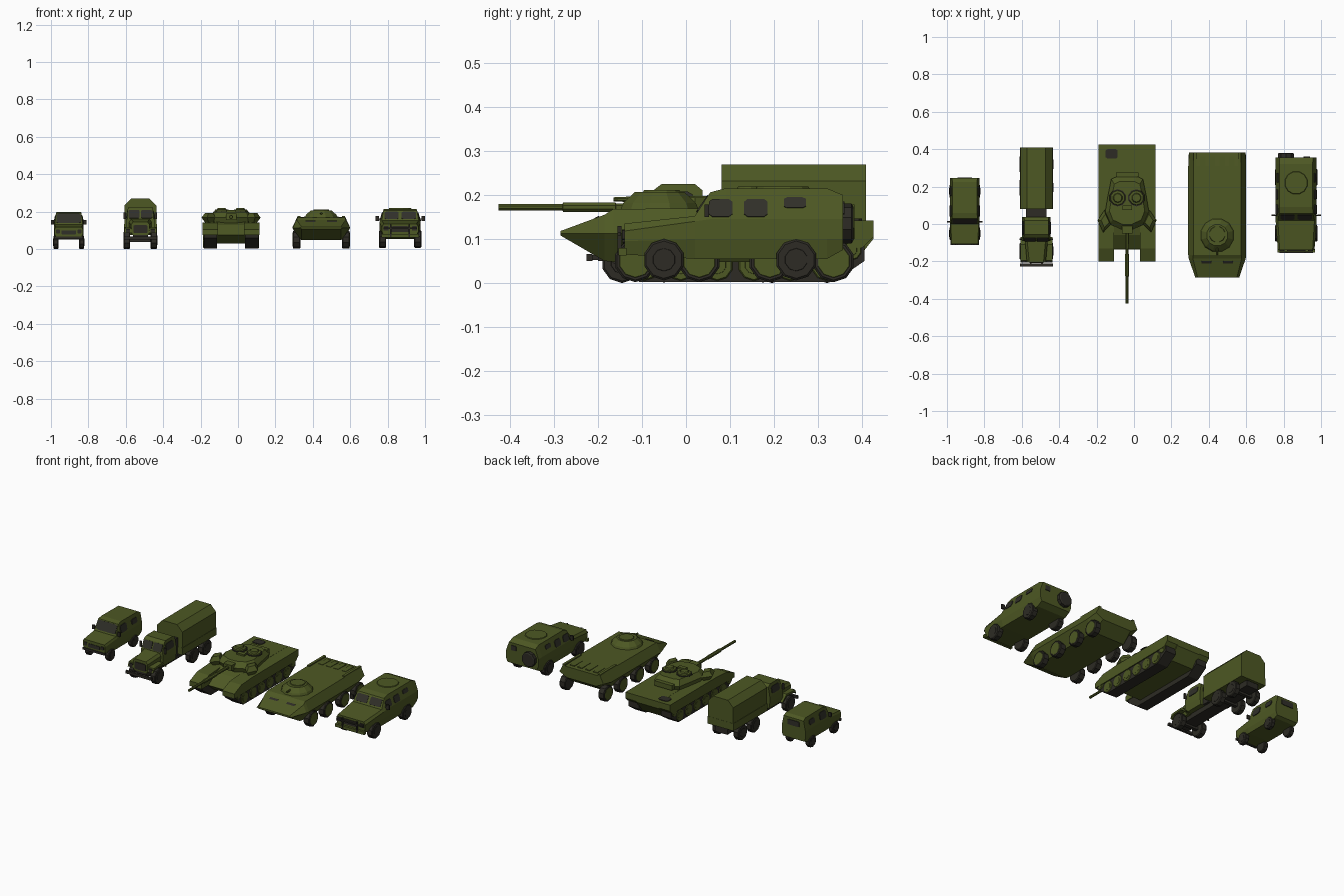
import bpy, bmesh, math
from mathutils import Vector


def material(name, rgb):
    m = bpy.data.materials.new(name)
    m.diffuse_color = (*rgb, 1)
    return m


GREEN = material("olive_green", (0.075, 0.098, 0.017))
DARK = material("dark_rubber", (0.026, 0.024, 0.018))
GLASS = material("dark_glass", (0.030, 0.029, 0.022))


def solid(name, cx, shells, mat, mirror=False):
    """Each shell is a list of rings of 3D points, bridged and capped. x is relative to cx."""
    bm = bmesh.new()
    for sx in ((1, -1) if mirror else (1,)):
        for rings in shells:
            vs = [[bm.verts.new((cx + sx * p[0], p[1], p[2])) for p in r] for r in rings]
            n = len(vs[0])
            for a, b in zip(vs, vs[1:]):
                for i in range(n):
                    j = (i + 1) % n
                    bm.faces.new((a[i], a[j], b[j], b[i]))
            bm.faces.new(vs[0])
            bm.faces.new(vs[-1])
    bmesh.ops.recalc_face_normals(bm, faces=bm.faces)
    me = bpy.data.meshes.new(name)
    bm.to_mesh(me)
    bm.free()
    me.materials.append(mat)
    ob = bpy.data.objects.new(name, me)
    bpy.context.collection.objects.link(ob)
    return ob


def loft(name, cx, sections, mat=GREEN):
    """Sections along y: (y, [(half width, z), ...] from bottom to top)."""
    rings = [[(w, y, z) for w, z in s] + [(-w, y, z) for w, z in reversed(s)] for y, s in sections]
    return solid(name, cx, [rings], mat)


def prism(name, cx, x0, x1, pts, mat=GREEN, mirror=False):
    return solid(name, cx, [[[(x, y, z) for y, z in pts] for x in (x0, x1)]], mat, mirror)


def box(name, cx, x0, x1, y0, y1, z0, z1, mat=GREEN, mirror=False):
    return prism(name, cx, x0, x1, [(y0, z0), (y1, z0), (y1, z1), (y0, z1)], mat, mirror)


def plate(name, cx, corners, mat=GLASS, mirror=False, ch=0.15, t=0.003):
    c = [Vector(p) for p in corners]
    ring = []
    for i in range(4):
        ring += [c[i].lerp(c[i - 1], ch), c[i].lerp(c[(i + 1) % 4], ch)]
    n = (c[1] - c[0]).cross(c[3] - c[0]).normalized() * t
    return solid(name, cx, [[[p - n for p in ring], [p + n for p in ring]]], mat, mirror)


def side_window(name, cx, y0, y1, z0, z1, w0, w1, mat=GLASS):
    plate(name, cx, [(w0, y0, z0), (w0, y1, z0), (w1, y1, z1), (w1, y0, z1)], mat, True)


def front_plate(name, cx, x0, x1, z0, z1, y0, y1, mat=GLASS, mirror=False):
    plate(name, cx, [(x0, y0, z0), (x1, y0, z0), (x1, y1, z1), (x0, y1, z1)], mat, mirror, 0.1)


def circle(c, r, n, axis):
    out = []
    for i in range(n):
        a = 2 * math.pi * (i + 0.5) / n
        u, v = r * math.cos(a), r * math.sin(a)
        out.append({"x": (c[0], c[1] + u, c[2] + v), "y": (c[0] + u, c[1], c[2] + v),
                    "z": (c[0] + u, c[1] + v, c[2])}[axis])
    return out


def turned(name, cx, steps, n, axis, mat=GREEN, mirror=False):
    """Steps: (centre, radius) along the axis."""
    return solid(name, cx, [[circle(c, r, n, axis) for c, r in steps]], mat, mirror)


def wheels(name, cx, ys, x0, x1, r, z, hub=DARK, n=10, tyre=DARK, k=0.6):
    def shells(a, b, rr, rim):
        return [[circle((a, y, z), rr * rim, n, "x"), circle((a + 0.004, y, z), rr, n, "x"),
                 circle((b - 0.004, y, z), rr, n, "x"), circle((b, y, z), rr * rim, n, "x")] for y in ys]
    solid(name + "_tyres", cx, shells(x0, x1, r, 0.9), tyre, True)
    solid(name + "_hubs", cx, shells(x1 - 0.01, x1 + 0.001, r * k, 0.9), hub, True)


# ---- small jeep ----
C = -0.905
loft("jeep_body", C, [
    (-0.108, [(.066, .06), (.076, .08), (.076, .105), (.070, .118)]),
    (0.000, [(.072, .05), (.08, .08), (.08, .118), (.074, .130)]),
    (0.030, [(.072, .05), (.08, .08), (.08, .125), (.068, .192)]),
    (0.060, [(.072, .05), (.08, .08), (.08, .125), (.066, .199)]),
    (0.225, [(.072, .05), (.08, .08), (.08, .125), (.066, .197)]),
    (0.245, [(.072, .06), (.08, .08), (.08, .125), (.068, .185)])])
front_plate("jeep_windshield", C, -.066, .066, .138, .188, .004, .028)
front_plate("jeep_grille", C, -.04, .04, .078, .1, -.108, -.108)
front_plate("jeep_headlight", C, .047, .067, .084, .104, -.109, -.109, DARK, True)
box("jeep_bumper", C, -.075, .075, -.113, -.1, .055, .068, DARK)
side_window("jeep_door_window", C, .04, .1, .135, .18, .0795, .0705)
side_window("jeep_rear_window", C, .15, .2, .145, .175, .0775, .0715)
front_plate("jeep_back_window", C, -.04, .04, .14, .172, .246, .246)
box("jeep_mirror", C, .078, .095, .008, .016, .13, .155, DARK, True)
wheels("jeep_wheel", C, (-.05, .175), .055, .082, .036, .037)

# ---- truck ----
C = -0.522
box("truck_frame", C, -.04, .04, -.2, .4, .05, .085, DARK)
loft("truck_hood", C, [
    (-.205, [(.045, .075), (.05, .13), (.038, .145)]),
    (-.08, [(.06, .075), (.062, .145), (.05, .162)])])
prism("truck_fender", C, .045, .086, [(-.205, .085), (-.195, .112), (-.11, .118), (-.07, .08),
                                      (-.08, .08), (-.115, .105), (-.185, .1)], GREEN, True)
loft("truck_cab", C, [
    (-.092, [(.07, .08), (.076, .12), (.076, .155), (.07, .162)]),
    (-.072, [(.07, .08), (.076, .12), (.076, .155), (.068, .212)]),
    (-.055, [(.07, .08), (.076, .12), (.076, .155), (.064, .225)]),
    (.02, [(.07, .08), (.076, .12), (.076, .155), (.064, .225)]),
    (.038, [(.07, .08), (.076, .12), (.076, .155), (.066, .21)])])
front_plate("truck_windshield", C, .004, .064, .165, .208, -.092, -.074, GLASS, True)
side_window("truck_door_window", C, -.06, .015, .165, .207, .0745, .0675)
front_plate("truck_grille", C, -.038, .038, .085, .128, -.206, -.206, DARK)
front_plate("truck_headlight", C, .055, .078, .088, .108, -.202, -.202, DARK, True)
box("truck_bumper", C, -.088, .088, -.226, -.212, .05, .066, DARK)
box("truck_bumper_arm", C, .025, .035, -.214, -.19, .052, .064, DARK, True)
box("truck_mirror", C, .076, .09, -.085, -.078, .16, .195, DARK, True)
box("truck_gap_gear", C, -.055, .055, .036, .082, .08, .19, DARK)
box("truck_bed", C, -.088, .088, .08, .41, .09, .135)
loft("truck_canopy", C, [(y, [(.086, .13), (.086, .232), (.05, .269)]) for y in (.081, .409)])
wheels("truck_wheel", C, (-.145, .195, .32), .055, .09, .047, .047)
for y in (-.145, .195, .32):
    box("truck_axle", C, -.06, .06, y - .01, y + .01, .037, .057, DARK)

# ---- tank ----
C = -0.037
prism("tank_hull", C, -.08, .08, [(-.135, .075), (-.08, .03), (.37, .03), (.425, .1),
                                  (.425, .142), (.0, .145), (-.06, .128)])
prism("tank_fender", C, .07, .152, [(-.2, .075), (-.2, .105), (-.13, .135), (-.02, .142),
                                    (.425, .142), (.425, .105), (.4, .08)], GREEN, True)
prism("tank_track", C, .075, .146, [(-.105, .002), (.335, .002), (.405, .05), (.405, .1),
                                    (-.19, .09), (-.185, .06)], DARK, True)
wheels("tank_road_wheel", C, [-.095 + i * .083 for i in range(6)], .12, .149, .037, .041, GREEN, 10, GREEN)
wheels("tank_end_wheel", C, (-.155, .375), .12, .149, .024, .075, GREEN, 10, GREEN)
outline = [(.03, -.03), (.095, 0), (.118, .06), (.103, .15), (.085, .24), (.05, .256)]
rings = []
for z, s in ((.138, .92), (.168, 1), (.198, .8)):
    half = [(x * s, .11 + (y - .11) * s, z) for x, y in outline]
    rings.append(half + [(-x, y, q) for x, y, q in reversed(half)])
solid("tank_turret", C, [rings], GREEN)
cheek = [(.128, -.045), (.158, .02), (.12, .075), (.085, .0)]
solid("tank_turret_armour", C, [[[(.11 + (x - .11) * s, .02 + (y - .02) * s, z) for x, y in cheek]
                                 for z, s in ((.142, .6), (.168, 1), (.194, .6))]], GREEN, True)
turned("tank_cupola", C, [((.05, .14, .195), .043), ((.05, .14, .21), .038), ((.05, .14, .212), .026),
                          ((.05, .14, .219), .022)], 10, "z", GREEN, True)
turned("tank_hatch_ring", C, [((.05, .14, .2), .046), ((.05, .14, .204), .046)], 10, "z", DARK, True)
box("tank_sight", C, -.025, .025, .075, .1, .195, .208)
box("tank_mantlet", C, -.028, .028, -.05, .03, .155, .19)
turned("tank_barrel", C, [((0, -.425, .172), .008), ((0, -.28, .172), .008), ((0, -.279, .172), .0115),
                          ((0, -.16, .172), .0115), ((0, -.159, .172), .009), ((0, .0, .172), .011)], 8, "y")
plate("tank_deck_grille", C, [(-.115, .35, .143), (-.05, .35, .143), (-.05, .4, .143), (-.115, .4, .143)], DARK)
box("tank_stowage", C, -.06, .06, .25, .275, .15, .18)

# ---- eight-wheeled carrier ----
C = 0.445
loft("carrier_hull", C, [
    (-.285, [(.105, .108), (.118, .113), (.105, .118)]),
    (-.185, [(.105, .05), (.152, .113), (.13, .155)]),
    (-.165, [(.108, .048), (.155, .113), (.128, .168)]),
    (.31, [(.108, .048), (.155, .113), (.128, .172)]),
    (.382, [(.10, .1), (.15, .125), (.128, .168)])])
turned("carrier_turret", C, [((0, -.06, .166), .092), ((0, -.06, .182), .085),
                             ((0, -.06, .207), .058)], 12, "z")
turned("carrier_turret_lid", C, [((0, -.055, .205), .045), ((0, -.055, .211), .042)], 12, "z")
turned("carrier_gun", C, [((0, -.165, .19), .005), ((0, -.1, .19), .008)], 8, "y")
for i in range(4):
    x = -.093 + i * .052
    box("carrier_deck_panel", C, x, x + .03, .28, .36, .164, .174)
box("carrier_side_rail", C, .112, .128, .22, .382, .16, .178, GREEN, True)
front_plate("carrier_vision_slit", C, .03, .085, .14, .15, -.214, -.197, DARK, True)
wheels("carrier_wheel", C, (-.115, .03, .19, .335), .112, .152, .048, .05, GREEN, 10, DARK, 0.85)

# ---- armoured car ----
C = 0.867
loft("car_body", C, [
    (-.14, [(.085, .065), (.098, .095), (.098, .118), (.088, .135)]),
    (.02, [(.1, .055), (.11, .1), (.11, .14), (.098, .152)]),
    (.055, [(.1, .055), (.11, .1), (.11, .145), (.09, .206)]),
    (.09, [(.1, .055), (.11, .1), (.11, .145), (.088, .215)]),
    (.32, [(.1, .055), (.11, .1), (.11, .145), (.088, .215)]),
    (.356, [(.1, .075), (.11, .1), (.11, .145), (.09, .2)])])
front_plate("car_windshield", C, .008, .084, .16, .198, .025, .051, GLASS, True)
for name, y0, y1, z0, z1 in (("car_front_window", .052, .105, .15, .19),
                             ("car_middle_window", .132, .185, .15, .19),
                             ("car_rear_window", .222, .272, .17, .194)):
    side_window(name, C, y0, y1, z0, z1, .11 - (z0 - .145) * .31, .11 - (z1 - .145) * .31)
front_plate("car_back_window", C, .04, .075, .155, .185, .357, .357, GLASS)
turned("car_roof_hatch", C, [((0, .22, .213), .064), ((0, .22, .219), .06)], 12, "z")
turned("car_spare_wheel", C, [((-.055, .35, .135), .045), ((-.055, .376, .135), .045),
                              ((-.055, .38, .135), .038)], 10, "y", DARK)
front_plate("car_grille", C, -.05, .05, .09, .122, -.141, -.141, DARK)
front_plate("car_headlight", C, .062, .09, .098, .122, -.142, -.142, DARK, True)
box("car_bumper", C, -.1, .1, -.153, -.135, .062, .08)
box("car_guard_bar", C, .045, .053, -.156, -.146, .065, .13, DARK, True)
box("car_guard_rail", C, -.09, .09, -.156, -.148, .108, .115, DARK)
box("car_mirror", C, .113, .133, .042, .052, .15, .178, DARK, True)
box("car_mirror_arm", C, .1, .116, .044, .049, .158, .163, DARK, True)
wheels("car_wheel", C, (-.05, .25), .075, .113, .047, .053)
